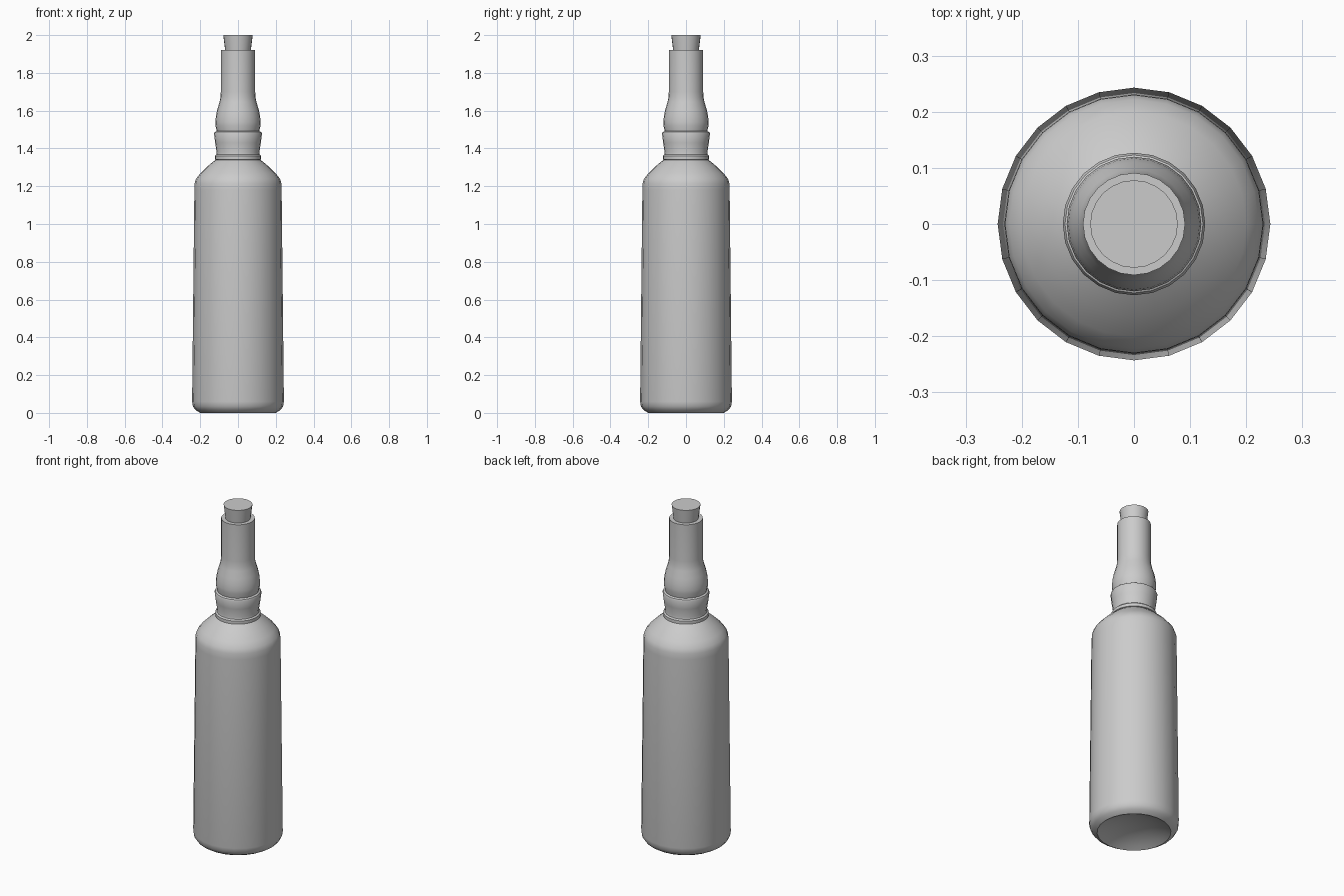
import bpy, bmesh, math

if "Cube" in bpy.data.objects:
    bpy.data.objects.remove(bpy.data.objects["Cube"])

SEG = 24

def lathe(name, profile, angle=35):
    """Revolve (radius, z) points around z; zero radius makes a pole."""
    bm = bmesh.new()
    rings = []
    for r, z in profile:
        if r == 0:
            rings.append([bm.verts.new((0, 0, z))] * SEG)
        else:
            rings.append([bm.verts.new((r * math.cos(2 * math.pi * i / SEG),
                                        r * math.sin(2 * math.pi * i / SEG), z))
                          for i in range(SEG)])
    for a, b in zip(rings, rings[1:]):
        for i in range(SEG):
            j = (i + 1) % SEG
            quad = dict.fromkeys((a[i], a[j], b[j], b[i]))
            bm.faces.new(list(quad))
    bmesh.ops.recalc_face_normals(bm, faces=bm.faces)
    mesh = bpy.data.meshes.new(name)
    bm.to_mesh(mesh)
    bm.free()
    obj = bpy.data.objects.new(name, mesh)
    bpy.context.collection.objects.link(obj)
    bpy.ops.object.select_all(action='DESELECT')
    obj.select_set(True)
    bpy.context.view_layer.objects.active = obj
    bpy.ops.object.shade_smooth_by_angle(angle=math.radians(angle))
    return obj

# Glass bottle: hollowed base, body, shoulder, collars, bulged neck, lip
lathe("bottle", [
    (0, 0.05), (0.10, 0.04), (0.17, 0.015), (0.20, 0.0),
    (0.225, 0.015), (0.239, 0.035), (0.243, 0.06),
    (0.231, 1.18), (0.230, 1.215), (0.222, 1.24), (0.200, 1.268),
    (0.165, 1.302), (0.138, 1.325), (0.118, 1.34),
    (0.123, 1.342), (0.123, 1.360), (0.115, 1.367), (0.113, 1.378),
    (0.121, 1.43), (0.127, 1.478), (0.123, 1.487), (0.113, 1.492),
    (0.119, 1.52), (0.120, 1.54), (0.117, 1.57), (0.110, 1.605),
    (0.098, 1.645), (0.093, 1.67), (0.091, 1.70),
    (0.091, 1.92), (0.066, 1.92), (0.060, 1.86), (0, 1.86)])

# Tapered cork stopper
lathe("cork", [(0, 1.865), (0.061, 1.865), (0.068, 1.92), (0.078, 2.0), (0, 2.0)])
